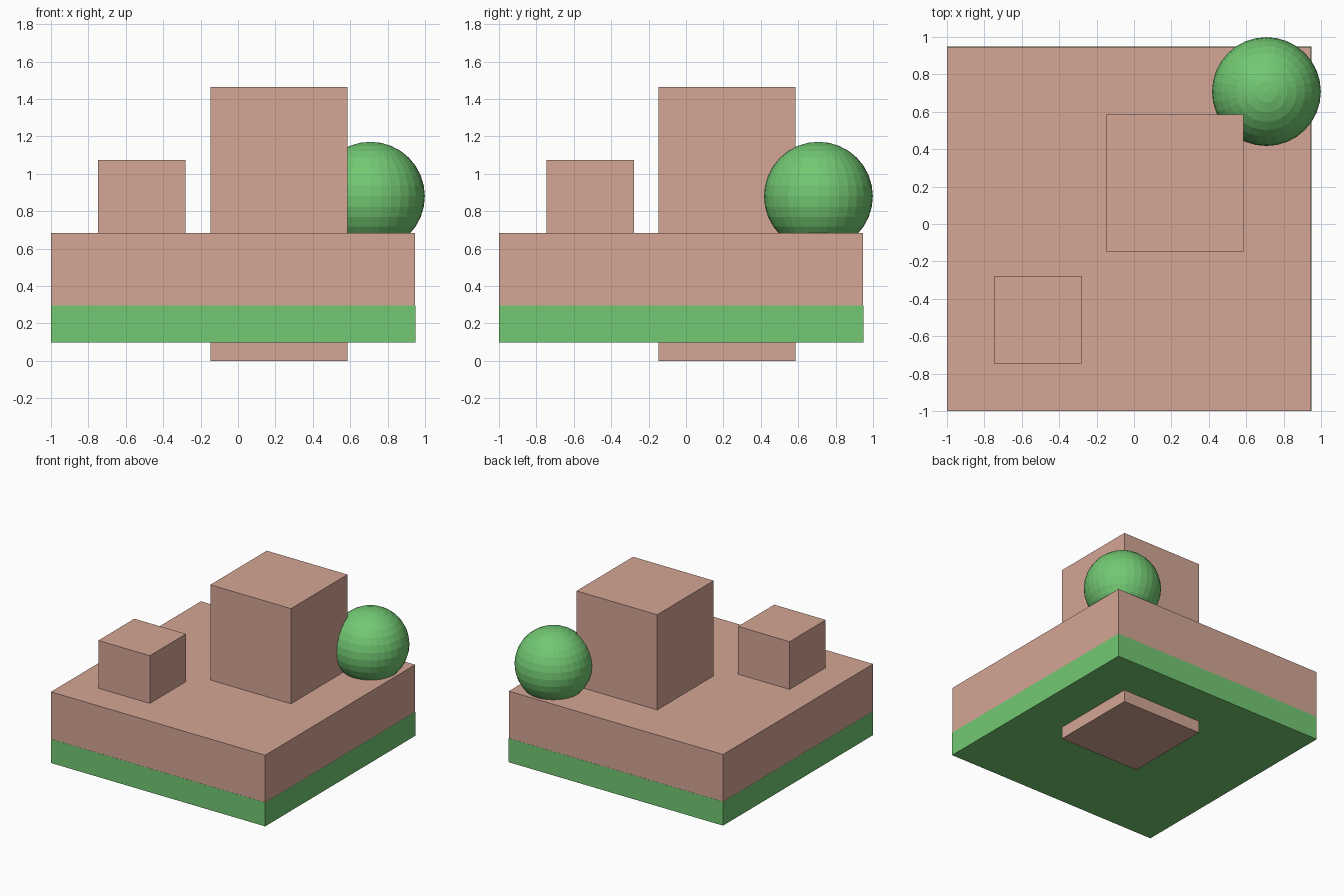
import bpy

if "Cube" in bpy.data.objects:
    bpy.data.objects.remove(bpy.data.objects["Cube"])


def material(name, rgb):
    mat = bpy.data.materials.new(name)
    mat.diffuse_color = (*rgb, 1.0)
    mat.use_nodes = True
    mat.node_tree.nodes["Principled BSDF"].inputs["Base Color"].default_value = mat.diffuse_color
    return mat


CLAY = material("clay", (0.66, 0.38, 0.30))
GREEN = material("green", (0.17, 0.58, 0.17))


def box(name, low, high, mat):
    """Axis-aligned box between two opposite corners."""
    centre = [(a + b) / 2 for a, b in zip(low, high)]
    bpy.ops.mesh.primitive_cube_add(size=1, location=centre)
    obj = bpy.context.object
    obj.name = name
    obj.scale = [b - a for a, b in zip(low, high)]
    bpy.ops.object.transform_apply(location=False, rotation=False, scale=True)
    obj.data.materials.append(mat)
    return obj


# Wide square slab
box("base_slab", (-1.0, -1.0, 0.1), (0.947, 0.947, 0.683), CLAY)

# Green band round the foot of the slab, a hair proud so it shows cleanly
e = 0.001
box("green_band", (-1.0 - e, -1.0 - e, 0.1 - e), (0.947 + e, 0.947 + e, 0.295), GREEN)

# Tall block that runs right through the slab to the ground
box("tall_block", (-0.148, -0.148, 0.0), (0.585, 0.585, 1.465), CLAY)

# Small block sunk into the slab
box("small_block", (-0.748, -0.745, 0.14), (-0.28, -0.277, 1.075), CLAY)

# Faceted ball at the back right corner
bpy.ops.mesh.primitive_uv_sphere_add(segments=32, ring_count=16, radius=0.291,
                                     location=(0.708, 0.708, 0.88))
ball = bpy.context.object
ball.name = "ball"
ball.data.materials.append(GREEN)
